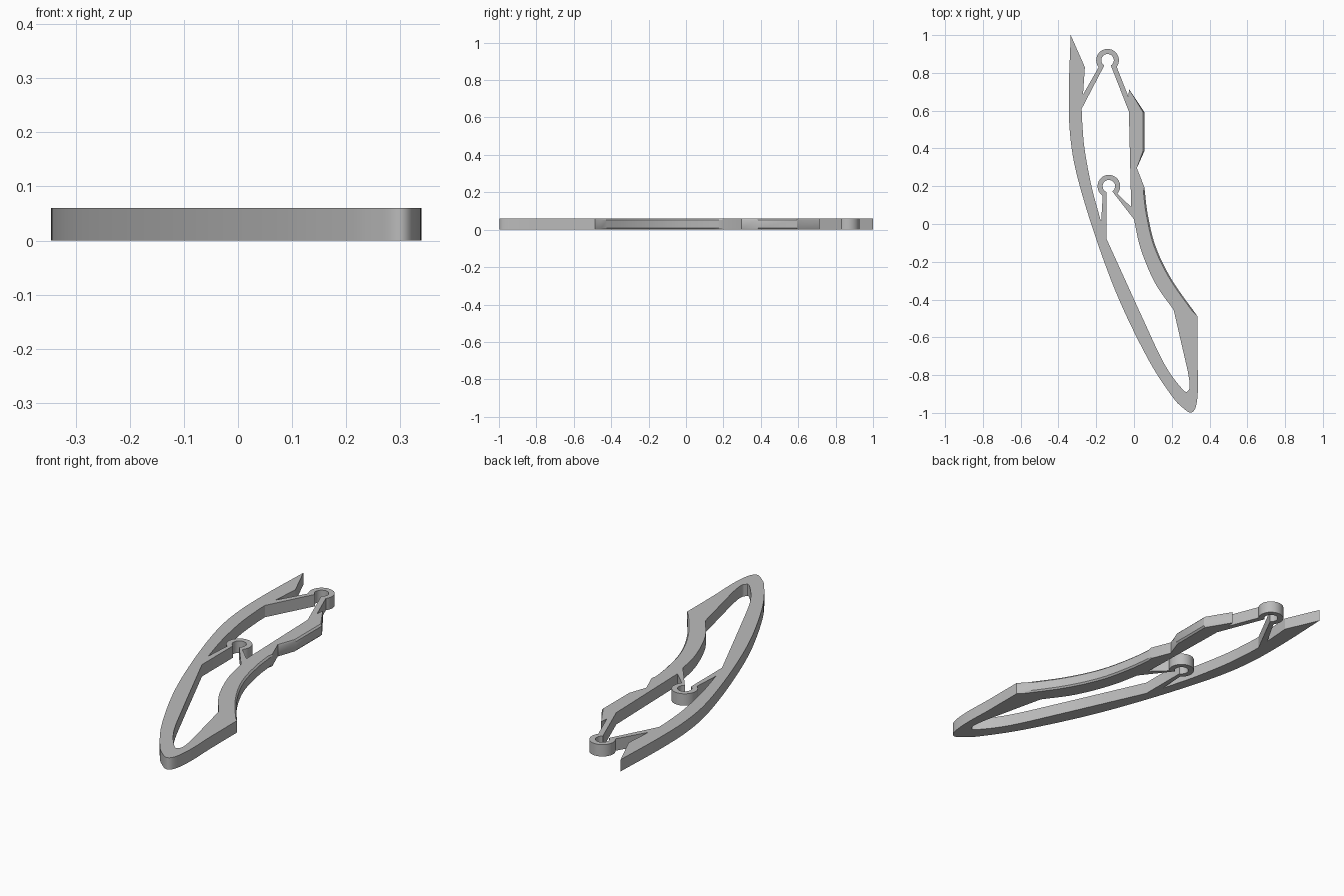
import bpy, bmesh, math
from mathutils import Vector

THICK, CHAMFER = 0.06, 0.008

old = bpy.data.objects.get("Cube")
if old:
    bpy.data.objects.remove(old, do_unlink=True)


def smooth(pts, steps=6):
    """Flowing curve through the given points."""
    p = [Vector(q) for q in pts]
    p = [2 * p[0] - p[1]] + p + [2 * p[-1] - p[-2]]
    out = []
    for a, b, c, d in zip(p, p[1:], p[2:], p[3:]):
        for i in range(steps):
            t = i / steps
            out.append(0.5 * (2 * b + (c - a) * t + (2 * a - 5 * b + 4 * c - d) * t ** 2
                              + (3 * b - a - 3 * c + d) * t ** 3))
    return out + [p[-2]]


def arc(centre, radius, start, end, steps=28):
    angles = [math.radians(start + (end - start) * i / steps) for i in range(steps + 1)]
    return [Vector(centre) + radius * Vector((math.cos(a), math.sin(a))) for a in angles]


def corners(*pts):
    return [Vector(p) for p in pts]


UPPER, LOWER = (-0.14, 0.867), (-0.133, 0.2)
OUTER_R, INNER_R = 0.06, 0.033

# Outside edge: long curved arm, rounded foot, grip arm, upper ring, pointed tip
outline = (
    smooth([(-0.335, 1), (-0.345, 0.7), (-0.338, 0.47), (-0.3, 0.25), (-0.2, -0.08),
            (-0.075, -0.41), (0.08, -0.725), (0.2, -0.91), (0.255, -0.97), (0.3, -0.998),
            (0.328, -0.965), (0.339, -0.86), (0.335, -0.7)])
    + smooth([(0.335, -0.487), (0.2, -0.295), (0.115, -0.12), (0.073, 0.05), (0.055, 0.195)])
    + corners((0.015, 0.296), (0.055, 0.386), (0.055, 0.593), (-0.026, 0.714), (-0.03, 0.675))
    + arc(UPPER, OUTER_R, -36, 218)
    + corners((-0.27, 0.685), (-0.26, 0.83)))

# Upper opening, running into the upper ring
upper_opening = (
    corners((-0.277, 0.61))
    + arc(UPPER, INNER_R, 238, -58)
    + corners((-0.027, 0.595), (-0.015, 0.09))
    + arc(LOWER, OUTER_R, -42, 237)
    + smooth([(-0.174, 0.01), (-0.225, 0.2), (-0.262, 0.4), (-0.275, 0.55)]))

# Lower opening, running into the lower ring
lower_opening = (
    corners((-0.145, -0.08))
    + arc(LOWER, INNER_R, 248, -56)
    + smooth([(0, 0.025), (0.035, -0.13), (0.11, -0.31), (0.21, -0.455)])
    + smooth([(0.285, -0.78), (0.295, -0.85), (0.288, -0.88), (0.26, -0.878),
              (0.16, -0.74), (0.03, -0.465)]))


def on_grip(p):
    """True on the chamfered finger edges of the grip arm."""
    lower = -0.48 < p.y < 0.19 and p.x > 0.05 and p.x < 0.33
    upper = 0.38 < p.y < 0.6 and p.x > 0.05
    return lower or upper


bm = bmesh.new()
levels = (0, CHAMFER, THICK - CHAMFER, THICK)
rims = {0: [], THICK: []}
for loop, outside in ((outline, True), (upper_opening, False), (lower_opening, False)):
    rings = []
    for z in levels:
        ring = []
        for p in loop:
            inset = CHAMFER if outside and z in rims and on_grip(p) else 0
            ring.append(bm.verts.new((p.x - inset, p.y, z)))
        rings.append(ring)
    n = len(loop)
    for low, high in zip(rings, rings[1:]):
        for i in range(n):
            j = (i + 1) % n
            bm.faces.new((low[i], low[j], high[j], high[i]))
    for z, ring in ((0, rings[0]), (THICK, rings[-1])):
        rims[z] += [bm.edges.get((ring[i], ring[(i + 1) % n])) for i in range(n)]

# Flat top and bottom faces with the openings left free
for z, edges in rims.items():
    bmesh.ops.triangle_fill(bm, edges=edges, use_beauty=True, normal=(0, 0, 1 if z else -1))
bmesh.ops.recalc_face_normals(bm, faces=bm.faces)

mesh = bpy.data.meshes.new("clip_body")
bm.to_mesh(mesh)
bm.free()
clip = bpy.data.objects.new("clip_body", mesh)
bpy.context.collection.objects.link(clip)

# Plain grey plastic
grey = bpy.data.materials.new("plain_grey")
grey.use_nodes = True
colour = (0.5, 0.5, 0.5, 1)
grey.diffuse_color = colour
grey.node_tree.nodes["Principled BSDF"].inputs["Base Color"].default_value = colour
mesh.materials.append(grey)

bpy.ops.object.select_all(action="DESELECT")
clip.select_set(True)
bpy.context.view_layer.objects.active = clip
bpy.ops.object.shade_smooth_by_angle(angle=math.radians(25))
